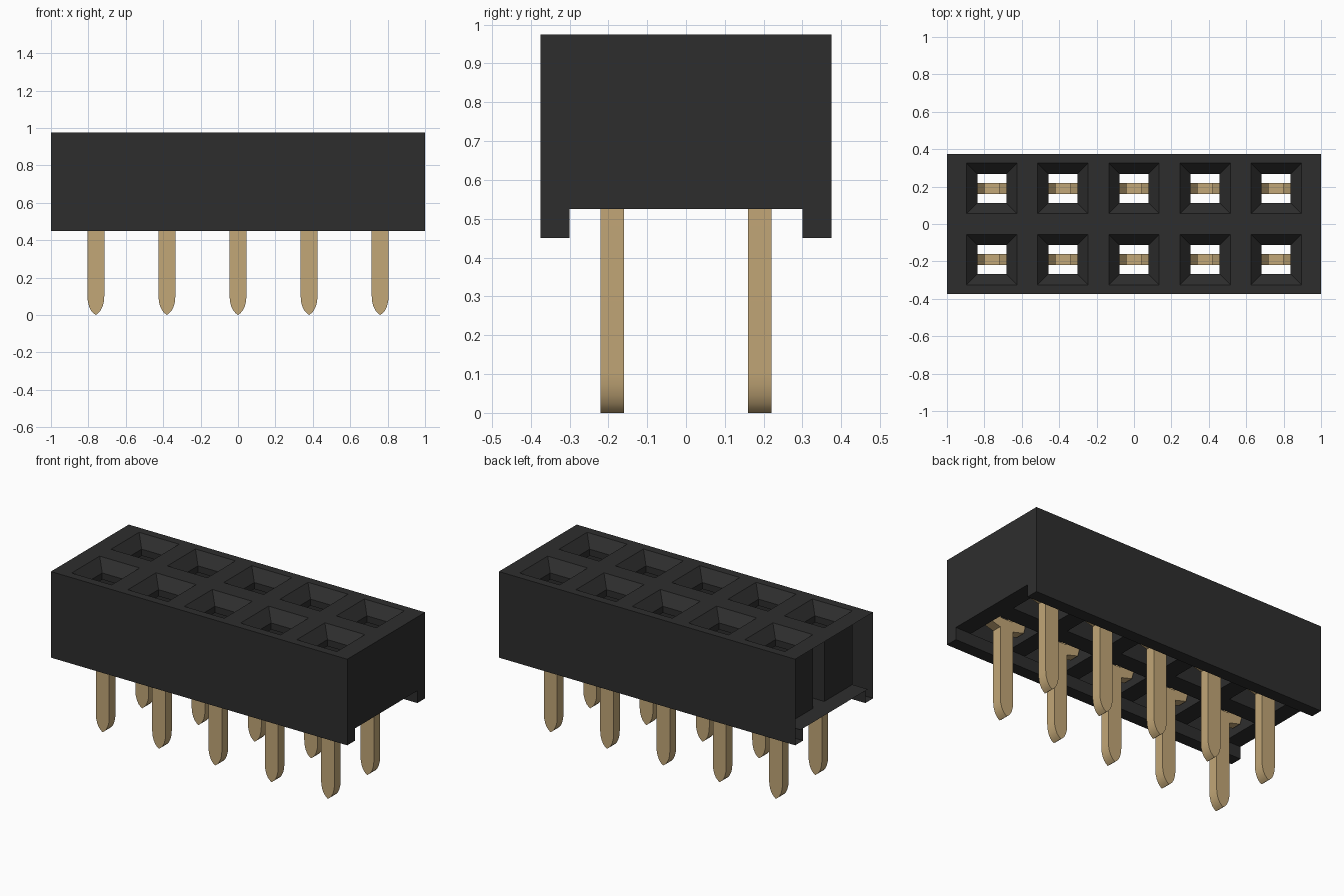
import bpy, bmesh, math

if "Cube" in bpy.data.objects:
    bpy.data.objects.remove(bpy.data.objects["Cube"], do_unlink=True)


def material(name, rgb):
    m = bpy.data.materials.new(name)
    m.use_nodes = True
    m.diffuse_color = (*rgb, 1)
    bsdf = m.node_tree.nodes["Principled BSDF"]
    bsdf.inputs["Base Color"].default_value = (*rgb, 1)
    bsdf.inputs["Roughness"].default_value = 0.6
    return m


BLACK = material("black plastic", (0.027, 0.027, 0.027))
GOLD = material("gold metal", (0.54, 0.385, 0.185))

PITCH, ROW, CELL, THROAT = 0.38, 0.19, 0.135, 0.077
TOP, FLOOR, SKIRT = 0.975, 0.525, 0.45
XS = [(i - 2) * PITCH for i in range(5)]
YS = [-ROW, ROW]


def finish(bm, name, mat):
    bmesh.ops.remove_doubles(bm, verts=bm.verts, dist=1e-4)
    bmesh.ops.recalc_face_normals(bm, faces=bm.faces)
    me = bpy.data.meshes.new(name)
    bm.to_mesh(me)
    bm.free()
    me.materials.append(mat)
    ob = bpy.data.objects.new(name, me)
    bpy.context.collection.objects.link(ob)
    return ob


def face(bm, pts):
    return bm.faces.new([bm.verts.new(p) for p in pts])


def square_tube(bm, x, y, rings):
    """Join square rings given as (half width, height)."""
    loops = [[(x + sx * h, y + sy * h, z) for sx, sy in ((-1, -1), (1, -1), (1, 1), (-1, 1))]
             for h, z in rings]
    for a, b in zip(loops, loops[1:]):
        for i in range(4):
            j = (i + 1) % 4
            face(bm, (a[i], a[j], b[j], b[i]))


def holed_plate(bm, z, half_y):
    """Flat plate with one square opening per contact."""
    xc = [-1] + [x + s * CELL for x in XS for s in (-1, 1)] + [1]
    yc = [-half_y] + [y + s * CELL for y in YS for s in (-1, 1)] + [half_y]
    for i in range(len(xc) - 1):
        for j in range(len(yc) - 1):
            if not (i % 2 and j % 2):
                face(bm, ((xc[i], yc[j], z), (xc[i + 1], yc[j], z),
                          (xc[i + 1], yc[j + 1], z), (xc[i], yc[j + 1], z)))


# Housing: hollow shell, open at the -x end, with a tube round each contact
bm = bmesh.new()
IN, OUT = 0.30, 0.375
holed_plate(bm, TOP, OUT)
holed_plate(bm, FLOOR, IN)
for s in (-1, 1):
    path = [(s * OUT, TOP), (s * OUT, SKIRT), (s * IN, SKIRT), (s * IN, FLOOR)]
    for (y0, z0), (y1, z1) in zip(path, path[1:]):
        face(bm, ((-1, y0, z0), (1, y0, z0), (1, y1, z1), (-1, y1, z1)))
end = [(-OUT, TOP), (-OUT, SKIRT), (-IN, SKIRT), (-IN, FLOOR),
       (IN, FLOOR), (IN, SKIRT), (OUT, SKIRT), (OUT, TOP)]
face(bm, [(1, y, z) for y, z in end])
for x in XS:
    for y in YS:
        square_tube(bm, x, y, [(CELL, TOP), (CELL, FLOOR)])
finish(bm, "housing", BLACK)

# Sloped lead-in funnels in the tops of the tubes
bm = bmesh.new()
for x in XS:
    for y in YS:
        square_tube(bm, x, y, [(CELL, TOP), (THROAT, 0.91), (THROAT, 0.87)])
finish(bm, "lead_in_funnels", BLACK)

# Contact: pointed pin below, shoulders and two spring prongs above
half = [(0.013, 0.010), (0.025, 0.023), (0.036, 0.045), (0.043, 0.072), (0.045, 0.10),
        (0.045, 0.54), (0.12, 0.56), (0.13, 0.60), (0.12, 0.72), (0.10, 0.86),
        (0.04, 0.78), (0.06, 0.66), (0.04, 0.60)]
outline = [(0, 0)] + half + [(-x, z) for x, z in reversed(half)]
bm = bmesh.new()
f = face(bm, [(x, -0.03, z) for x, z in outline])
ext = bmesh.ops.extrude_face_region(bm, geom=[f])
bmesh.ops.translate(bm, vec=(0, 0.06, 0),
                    verts=[g for g in ext["geom"] if isinstance(g, bmesh.types.BMVert)])
contact = finish(bm, "contact_1_front", GOLD)
bpy.ops.object.select_all(action="DESELECT")
contact.select_set(True)
bpy.context.view_layer.objects.active = contact
bpy.ops.object.shade_smooth_by_angle(angle=math.radians(30))

# Repeat the contact over both rows
for i, x in enumerate(XS):
    for y, row in zip(YS, ("front", "back")):
        ob = contact
        if i or row == "back":
            ob = contact.copy()
            ob.name = f"contact_{i + 1}_{row}"
            bpy.context.collection.objects.link(ob)
        ob.location = (x, y, 0)
